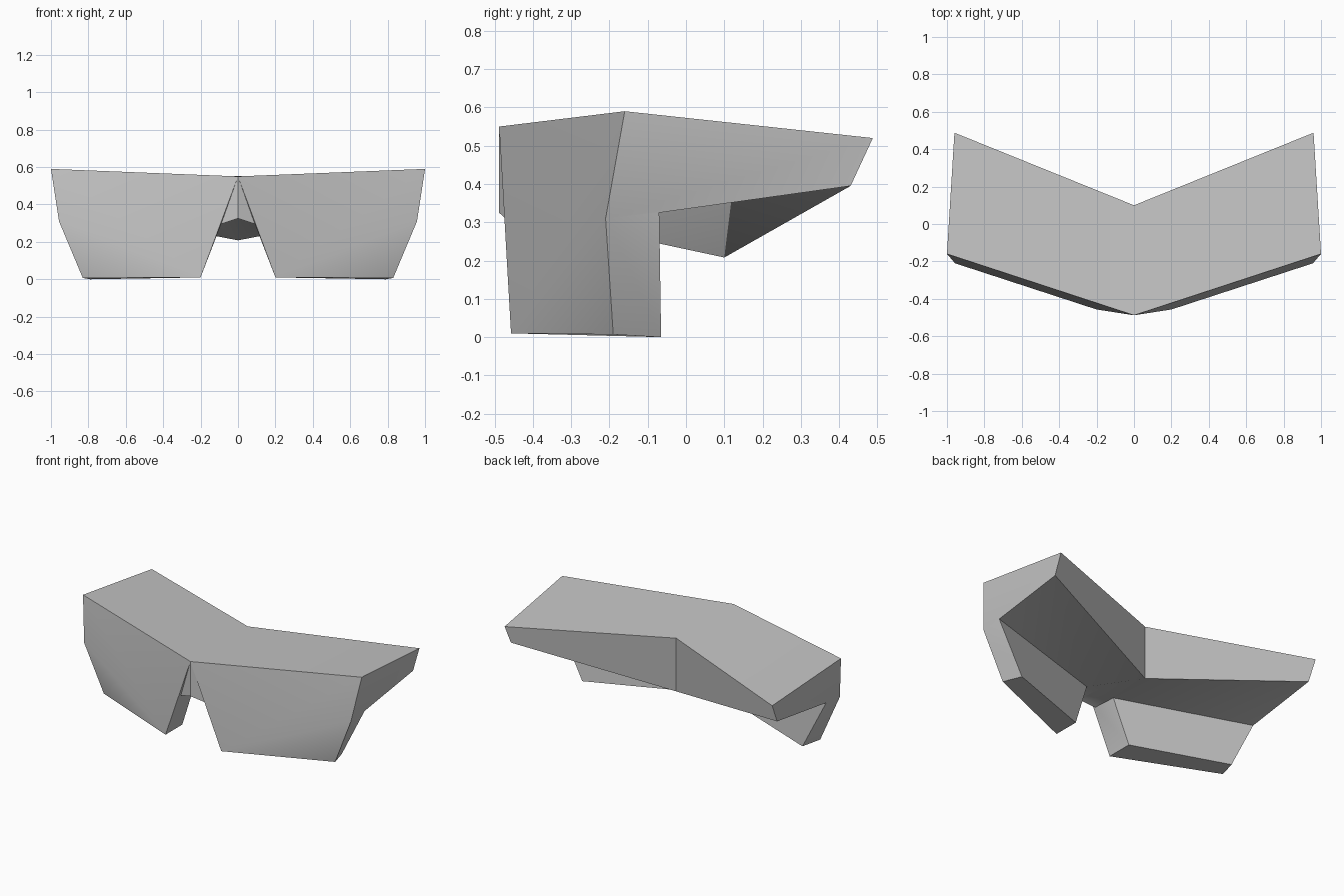
import bpy
import bmesh
import math

cube = bpy.data.objects.get("Cube")
if cube:
    bpy.data.objects.remove(cube, do_unlink=True)

grey = bpy.data.materials.new("plain_grey")
grey.use_nodes = True
colour = (0.56, 0.56, 0.56, 1)
grey.diffuse_color = colour
grey.node_tree.nodes["Principled BSDF"].inputs["Base Color"].default_value = colour

# Named corners of the left half
corners = {
    "brow_mid": (0, -0.488, 0.55), "brow_out": (1, -0.16, 0.59),
    "cheek_front": (0.957, -0.21, 0.31), "cheek_back": (0.957, -0.07, 0.325),
    "low_out_front": (0.83, -0.19, 0.007), "low_out_back": (0.79, -0.065, 0),
    "low_in_front": (0.2, -0.457, 0.01), "low_in_back": (0.2, -0.285, 0.01),
    "nose_front": (0.09, -0.457, 0.295), "nose_back": (0.1, -0.305, 0.295),
    "bridge_front": (0, -0.488, 0.325), "bridge_mid": (0, -0.34, 0.325),
    "rear_mid_top": (0, 0.1, 0.553), "rear_mid_low": (0, 0.1, 0.208),
    "rear_out_top": (0.96, 0.488, 0.52), "rear_out_low": (0.955, 0.43, 0.395),
}

panels = [
    # Front: bridge, main lens and its recessed lower corner
    "brow_mid bridge_front nose_front",
    "brow_mid nose_front low_in_front",
    "brow_mid low_in_front brow_out",
    "brow_out low_in_front cheek_front",
    "low_in_front low_out_front cheek_front",
    # Top, rear and outer side
    "brow_mid brow_out rear_out_top rear_mid_top",
    "rear_mid_top rear_out_top rear_out_low rear_mid_low",
    "brow_out cheek_front cheek_back rear_out_low rear_out_top",
    "cheek_front low_out_front low_out_back cheek_back",
    # Lens base, back and nose side
    "low_in_front low_in_back low_out_back low_out_front",
    "nose_back cheek_back low_out_back low_in_back",
    "nose_front nose_back low_in_back low_in_front",
    # Nose arch and hollow underside
    "bridge_front bridge_mid nose_back nose_front",
    "bridge_mid rear_mid_low nose_back",
    "rear_mid_low rear_out_low nose_back",
    "rear_out_low cheek_back nose_back",
]

bm = bmesh.new()
verts = {name: bm.verts.new(co) for name, co in corners.items()}
for panel in panels:
    bm.faces.new([verts[name] for name in panel.split()])

# Mirror the half across the centre and weld it
bmesh.ops.mirror(bm, geom=bm.verts[:] + bm.edges[:] + bm.faces[:],
                 axis='X', merge_dist=0.001)
bmesh.ops.remove_doubles(bm, verts=bm.verts[:], dist=0.001)
bmesh.ops.recalc_face_normals(bm, faces=bm.faces[:])

mesh = bpy.data.meshes.new("visor")
bm.to_mesh(mesh)
bm.free()
mesh.materials.append(grey)
visor = bpy.data.objects.new("visor", mesh)
bpy.context.collection.objects.link(visor)

bpy.ops.object.select_all(action='DESELECT')
visor.select_set(True)
bpy.context.view_layer.objects.active = visor
bpy.ops.object.shade_smooth_by_angle(angle=math.radians(30))
